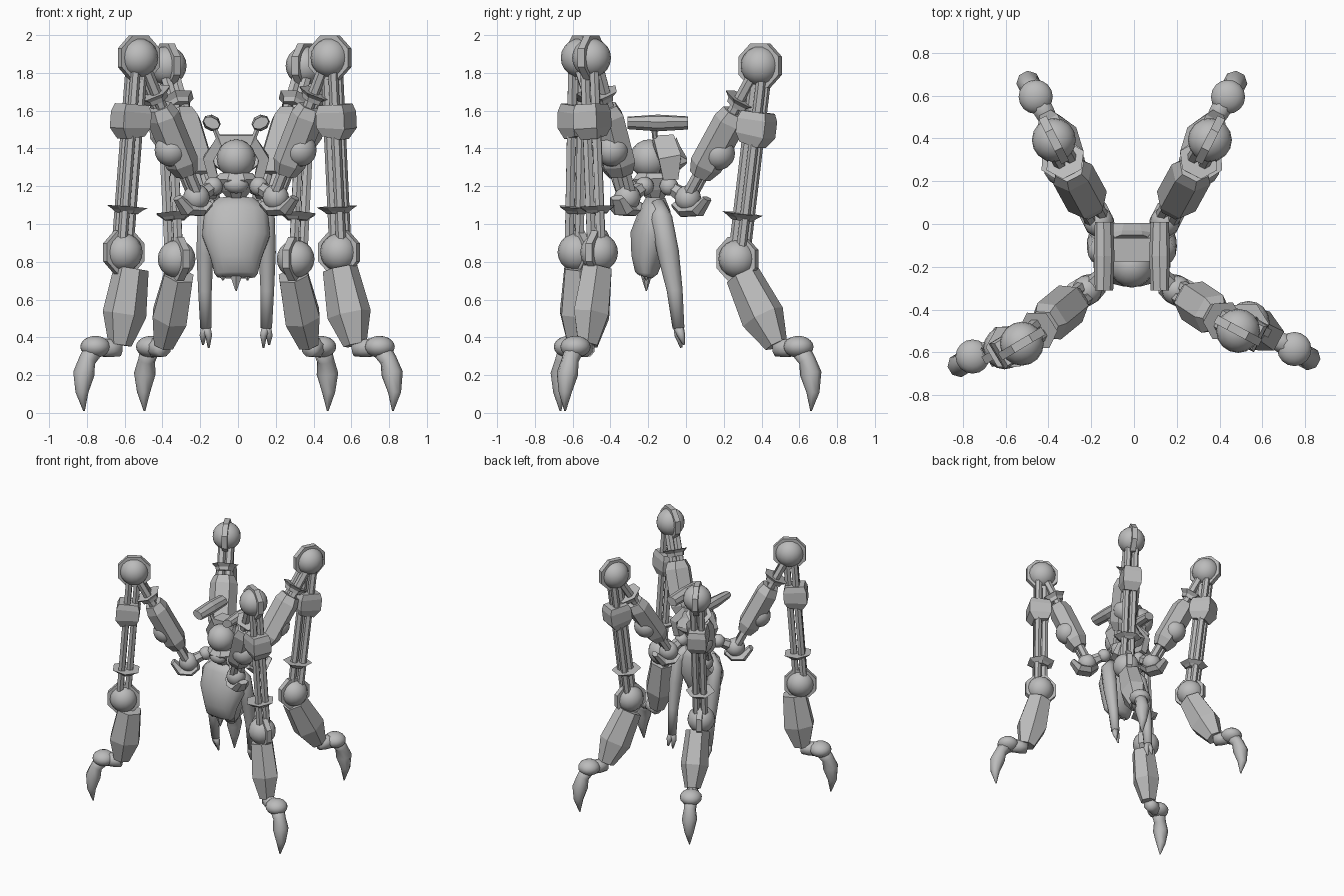
import bpy, bmesh, math
from mathutils import Vector as V

cube = bpy.data.objects.get("Cube")
if cube:
    bpy.data.objects.remove(cube)

metal = bpy.data.materials.new("plain grey")
metal.use_nodes = True
GREY = (0.5, 0.5, 0.5, 1)
metal.diffuse_color = GREY
metal.node_tree.nodes["Principled BSDF"].inputs["Base Color"].default_value = GREY

UP = V((0, 0, 1))
MID = -0.01  # body centre line


def finish(name, bm, smooth):
    bmesh.ops.recalc_face_normals(bm, faces=bm.faces)
    for f in bm.faces:
        f.smooth = smooth
    mesh = bpy.data.meshes.new(name)
    bm.to_mesh(mesh)
    bm.free()
    mesh.materials.append(metal)
    ob = bpy.data.objects.new(name, mesh)
    bpy.context.collection.objects.link(ob)


def tube(name, path, sizes, sides=6, smooth=False, ref=(0, 1, 0)):
    """Loft a polygon along a path; a size is a radius or (across, along ref)."""
    bm = bmesh.new()
    path = [V(p) for p in path]
    rings = []
    for i, p in enumerate(path):
        t = (path[min(i + 1, len(path) - 1)] - path[max(i - 1, 0)]).normalized()
        u = t.cross(V(ref)).normalized()
        w = u.cross(t)
        a, b = sizes[i] if isinstance(sizes[i], tuple) else (sizes[i], sizes[i])
        k = 1 / math.cos(math.pi / sides)
        ring = []
        for j in range(sides):
            ang = 2 * math.pi * (j + 0.5) / sides
            ring.append(bm.verts.new(p + k * (u * a * math.cos(ang) + w * b * math.sin(ang))))
        rings.append(ring)
    for r0, r1 in zip(rings, rings[1:]):
        for j in range(sides):
            n = (j + 1) % sides
            bm.faces.new((r0[j], r0[n], r1[n], r1[j]))
    bm.faces.new(rings[0])
    bm.faces.new(rings[-1])
    finish(name, bm, smooth)


def ball(name, centre, radius, stretch=(1, 1, 1)):
    bm = bmesh.new()
    bmesh.ops.create_uvsphere(bm, u_segments=16, v_segments=10, radius=radius)
    bmesh.ops.scale(bm, vec=stretch, verts=bm.verts)
    bmesh.ops.translate(bm, vec=V(centre), verts=bm.verts)
    finish(name, bm, True)


def joint(name, centre, radius, side):
    """Ball joint with an octagonal flange in the plane of the leg."""
    ball(name + "_ball", centre, radius)
    tube(name + "_flange", [centre - side * 0.02, centre + side * 0.02],
         [radius + 0.015] * 2, 8, ref=UP)


def leg(name, *points):
    root, hip, knee, ankle, calf_top, heel, foot, tip = map(V, points)
    out = tip - hip
    out.z = 0
    out.normalize()
    side = out.cross(UP)

    def part(label, path, sizes, sides=6, smooth=False):
        tube(name + "_" + label, path, sizes, sides, smooth, side)

    # Hip: small ball, link, large ball and the dish below it
    ball(name + "_root_ball", root, 0.05)
    part("hip_link", [root, hip], [0.03, 0.04])
    ball(name + "_hip_ball", hip, 0.07)
    part("hip_dish", [hip - out * 0.07 - UP * 0.03, hip - out * 0.02 - UP * 0.07,
                      hip + out * 0.06 - UP * 0.065, hip + out * 0.115],
         [(0.02, 0.045), (0.028, 0.06), (0.03, 0.06), (0.018, 0.035)])

    # Thigh: twin rods, armoured sleeve, collar and side ball
    def thigh(t):
        return hip.lerp(knee, t)
    for s in (-1, 1):
        part("thigh_rod", [hip + side * 0.028 * s, knee + side * 0.028 * s], [0.026] * 2)
    part("thigh_sleeve", [thigh(0.17), thigh(0.25), thigh(0.58), thigh(0.65)],
         [(0.05, 0.06), (0.073, 0.088), (0.073, 0.088), (0.058, 0.065)])
    part("thigh_collar", [thigh(0.69), thigh(0.72), thigh(0.75)], [0.055, 0.06, 0.085])
    ball(name + "_thigh_ball", thigh(0.34) + out * 0.035, 0.088)

    # Knee and shin: rods, block and flared collar
    joint(name + "_knee", knee, 0.103, side)

    def shin(t):
        return knee.lerp(ankle, t)
    for a, b in ((0.03, 0.028), (0.03, -0.028), (-0.028, 0)):
        o = out * a + side * b
        part("shin_rod", [knee + o, ankle + o], [0.023] * 2)
    o = out * 0.02
    part("shin_block", [shin(0.24) + o, shin(0.28) + o, shin(0.36) + o, shin(0.41) + o * 0.5],
         [(0.07, 0.06), (0.084, 0.07), (0.084, 0.07), (0.055, 0.05)], 4)
    part("shin_collar", [shin(0.8), shin(0.785), shin(0.765)], [0.05, 0.065, 0.093])

    # Ankle and faceted calf
    joint(name + "_ankle", ankle, 0.1, side)
    part("calf", [calf_top, calf_top.lerp(heel, 0.6), heel],
         [(0.082, 0.075), (0.105, 0.088), (0.055, 0.05)])

    # Curved foot with flattened knuckle and pointed claw
    instep = heel.lerp(foot, 0.35) - UP * 0.015
    toe = foot.lerp(tip, 0.42) + out * 0.042
    part("foot", [heel - UP * 0.02, instep, foot], [0.04, 0.046, 0.05], 8, True)
    ball(name + "_foot_knuckle", foot, 0.08, (1, 1, 0.72))
    part("claw", [foot, foot.lerp(toe, 0.5) + out * 0.015, toe, toe.lerp(tip, 0.5) + out * 0.012, tip],
         [0.05, 0.042, 0.053, 0.032, 0.004], 8, True)


leg("front_right_leg", (-0.13, -0.22, 1.2), (-0.22, -0.31, 1.14), (-0.525, -0.56, 1.88),
    (-0.605, -0.58, 0.85), (-0.565, -0.565, 0.765), (-0.625, -0.575, 0.36),
    (-0.755, -0.62, 0.35), (-0.815, -0.665, 0.01))
leg("front_left_leg", (0.11, -0.22, 1.2), (0.2, -0.31, 1.14), (0.487, -0.5, 1.88),
    (0.535, -0.46, 0.85), (0.54, -0.47, 0.765), (0.62, -0.52, 0.36),
    (0.75, -0.585, 0.35), (0.82, -0.64, 0.01))
for label, s in (("right", -1), ("left", 1)):
    leg("rear_" + label + "_leg", *[(MID + s * x, y, z) for x, y, z in (
        (0.11, -0.09, 1.2), (0.155, 0.01, 1.135), (0.365, 0.393, 1.838),
        (0.315, 0.272, 0.815), (0.303, 0.3, 0.73), (0.383, 0.478, 0.36),
        (0.45, 0.595, 0.35), (0.485, 0.662, 0.01))])

# Hanging torso with ragged lower edge
tube("torso", [(MID, -0.16, 1.14), (MID, -0.163, 1.08), (MID, -0.18, 0.94),
               (MID, -0.205, 0.82), (MID, -0.21, 0.74), (MID, -0.215, 0.72)],
     [(0.09, 0.05), (0.165, 0.08), (0.18, 0.115), (0.135, 0.085), (0.115, 0.06), (0.1, 0.035)],
     16, True)
for x, z in ((-0.07, 0.7), (0, 0.645), (0.06, 0.7)):
    tube("torso_shred", [(MID + x, -0.21, 0.78), (MID + x, -0.21, z)],
         [(0.05, 0.04), 0.003], 6)

# Arms with forked hands
for label, s in (("right", -1), ("left", 1)):
    def at(x, y, z):
        return (MID + s * x, y, z)
    tube(label + "_arm", [at(0.1, -0.15, 1.11), at(0.155, -0.13, 1.03), at(0.165, -0.095, 0.85),
                          at(0.165, -0.06, 0.65), at(0.16, -0.04, 0.45)],
         [0.035, (0.05, 0.055), (0.045, 0.055), (0.036, 0.04), 0.03], 10, True)
    for x, y, z in ((0.175, -0.01, 0.36), (0.145, -0.025, 0.345)):
        tube(label + "_finger", [at(0.16, -0.04, 0.46), at(x, y - 0.015, 0.41), at(x, y, z)],
             [0.024, 0.018, 0.005], 6, True)
    # Overhead bar and its strut
    tube(label + "_top_bar", [at(0.13, -0.31, 1.535), at(0.13, -0.15, 1.535), at(0.13, 0.01, 1.535)],
         [(0.042, 0.028), (0.046, 0.04), (0.042, 0.03)], 8, ref=(-s * 0.5, 0, 1))
    tube(label + "_top_bar_strut", [at(0.08, -0.16, 1.42), at(0.12, -0.17, 1.52)], [0.013] * 2)

# Chest bowl, head, face guard and hood
tube("chest_bowl", [(MID, -0.16, 1.12), (MID, -0.165, 1.18), (MID, -0.17, 1.24), (MID, -0.17, 1.27)],
     [0.035, 0.08, 0.11, 0.085], 8)
ball("head", (MID, -0.195, 1.345), 0.103)
ball("face_guard", (MID, -0.24, 1.21), 0.06, (1.1, 0.8, 0.8))
arch = ((0.12, -0.08, 1.24), (0.145, -0.085, 1.35), (0.08, -0.12, 1.445))
widths = [(0.025, 0.04), (0.028, 0.06), (0.028, 0.055)]
tube("hood", [(MID - x, y, z) for x, y, z in arch] + [(MID + x, y, z) for x, y, z in reversed(arch)],
     widths + widths[::-1], 4)
tube("hood_back", [(MID, -0.1, 1.36), (MID, -0.05, 1.335), (MID, 0.005, 1.335)],
     [(0.12, 0.11), (0.11, 0.08), (0.09, 0.015)], 8, ref=UP)
